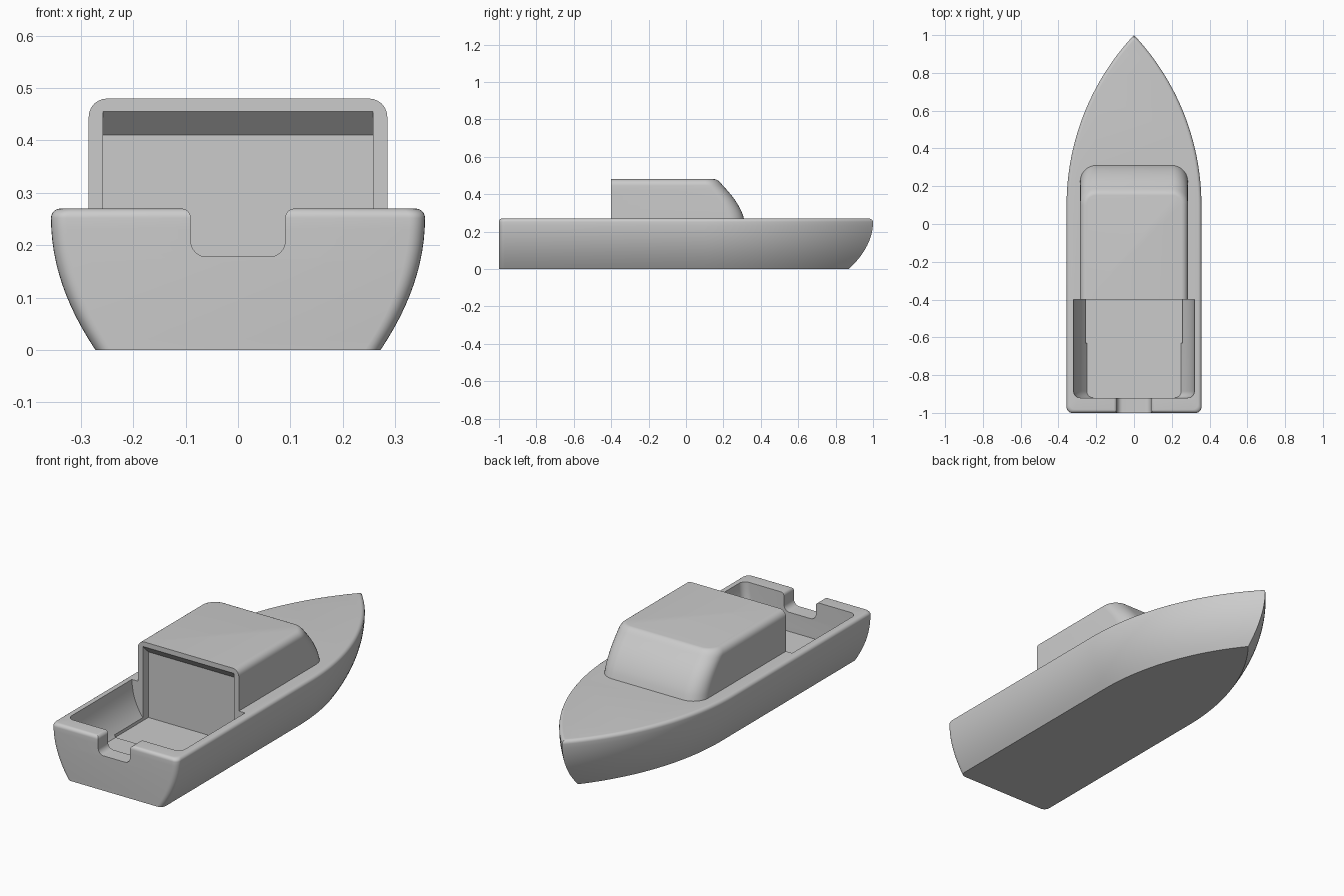
import bpy, bmesh
from math import sin, cos, pi, sqrt, atan2

if "Cube" in bpy.data.objects:
    bpy.data.objects.remove(bpy.data.objects["Cube"])


def loft(name, rings):
    """Closed solid skinned through rings of equal point count."""
    bm = bmesh.new()
    vs = [[bm.verts.new(p) for p in r] for r in rings]
    n = len(vs[0])
    for a, b in zip(vs, vs[1:]):
        for i in range(n):
            j = (i + 1) % n
            bm.faces.new((a[i], a[j], b[j], b[i]))
    bm.faces.new(vs[0])
    bm.faces.new(vs[-1])
    bmesh.ops.recalc_face_normals(bm, faces=bm.faces)
    me = bpy.data.meshes.new(name)
    bm.to_mesh(me)
    bm.free()
    ob = bpy.data.objects.new(name, me)
    bpy.context.collection.objects.link(ob)
    return ob


def combine(target, other, operation):
    bpy.context.view_layer.objects.active = target
    m = target.modifiers.new(operation, 'BOOLEAN')
    m.operation, m.object, m.solver = operation, other, 'EXACT'
    bpy.ops.object.modifier_apply(modifier=m.name)
    bpy.data.objects.remove(other)


def corner(cx, cy, r, a0, a1, n=8):
    return [(cx + r * cos(a0 + (a1 - a0) * i / n),
             cy + r * sin(a0 + (a1 - a0) * i / n)) for i in range(n + 1)]


def mirrored(half):
    """Mirror a right-hand half outline across x = 0."""
    return half + [(-x, y) for x, y in reversed(half) if x > 1e-6]


def hull_outline(off, stern, z):
    # parallel side, then a circular arc to the pointed bow
    cx, cy, r = -0.956, 0.10, 1.313 - off
    w = cx + r
    half = corner(w - 0.03, -1 + stern + 0.03, 0.03, -pi / 2, 0, 6)
    end = atan2(sqrt(r * r - cx * cx), -cx)
    bow = corner(cx, cy, r, 0, end, 32)
    bow[-1] = (0, bow[-1][1])
    return [(x, y, z) for x, y in mirrored(half + bow)]


def rounded_end(w, y0, y1, r, z):
    # rectangle, square at y0 and with rounded corners at y1
    s = 1 if y1 > y0 else -1
    half = [(w, y0)] + corner(w - r, y1 - s * r, r, 0, s * pi / 2)
    return [(x, y, z) for x, y in mirrored(half)]


# Hull with curved sides and a rounded top rim
rings = []
for i in range(13):
    z = 0.252 * i / 12
    rings.append(hull_outline(0.085 * (1 - z / 0.252) ** 2, 0, z))
lip = 0.018
for i in range(1, 7):
    a = pi / 2 * i / 6
    e = lip * (1 - cos(a))
    rings.append(hull_outline(e, e, 0.252 + lip * sin(a)))
boat = loft("boat_hull_and_cabin", rings)

# Cabin with a bulging windscreen and rounded roof edges
levels = [(0.20, 0.33), (0.27, 0.31), (0.295, 0.302), (0.32, 0.291),
          (0.345, 0.277), (0.37, 0.261), (0.395, 0.242), (0.42, 0.221),
          (0.445, 0.198)]
rings = [rounded_end(0.285, -0.42, y, 0.085, z) for z, y in levels]
for i in range(1, 7):
    a = pi / 2 * i / 6
    rings.append(rounded_end(0.285 - 0.035 * (1 - cos(a)), -0.42,
                             0.198 - 0.045 * i / 6, 0.085 - 0.035 * (1 - cos(a)),
                             0.445 + 0.035 * sin(a)))
combine(boat, loft("cabin", rings), 'UNION')

# Open cockpit, which also trims the cabin's rear face
levels = [(0.08, 0.25), (0.11, 0.272), (0.14, 0.289), (0.17, 0.302),
          (0.20, 0.311), (0.235, 0.317), (0.27, 0.32), (0.60, 0.32)]
rings = [rounded_end(w, -0.40, -0.92, 0.035, z) for z, w in levels]
combine(boat, loft("cockpit_cutter", rings), 'DIFFERENCE')

# Shallow doorway recess with a sloped head
door = [(-0.63, 0.075), (-0.355, 0.075), (-0.355, 0.41),
        (-0.40, 0.455), (-0.63, 0.455)]
combine(boat, loft("doorway_cutter", [[(x, y, z) for y, z in door]
                                      for x in (-0.258, 0.258)]), 'DIFFERENCE')

# Motor notch in the transom, rounded at its foot and lip
notch = corner(0.06, 0.208, 0.03, -pi / 2, 0)
notch += corner(0.108, 0.252, 0.018, pi, pi / 2, 6) + [(0.108, 0.40)]
notch = mirrored(notch)
combine(boat, loft("notch_cutter", [[(x, y, z) for x, z in notch]
                                    for y in (-1.1, -0.90)]), 'DIFFERENCE')

# Smooth curves, crisp edges
bpy.ops.object.select_all(action='DESELECT')
boat.select_set(True)
bpy.context.view_layer.objects.active = boat
bpy.ops.object.shade_smooth_by_angle(angle=pi / 6)
